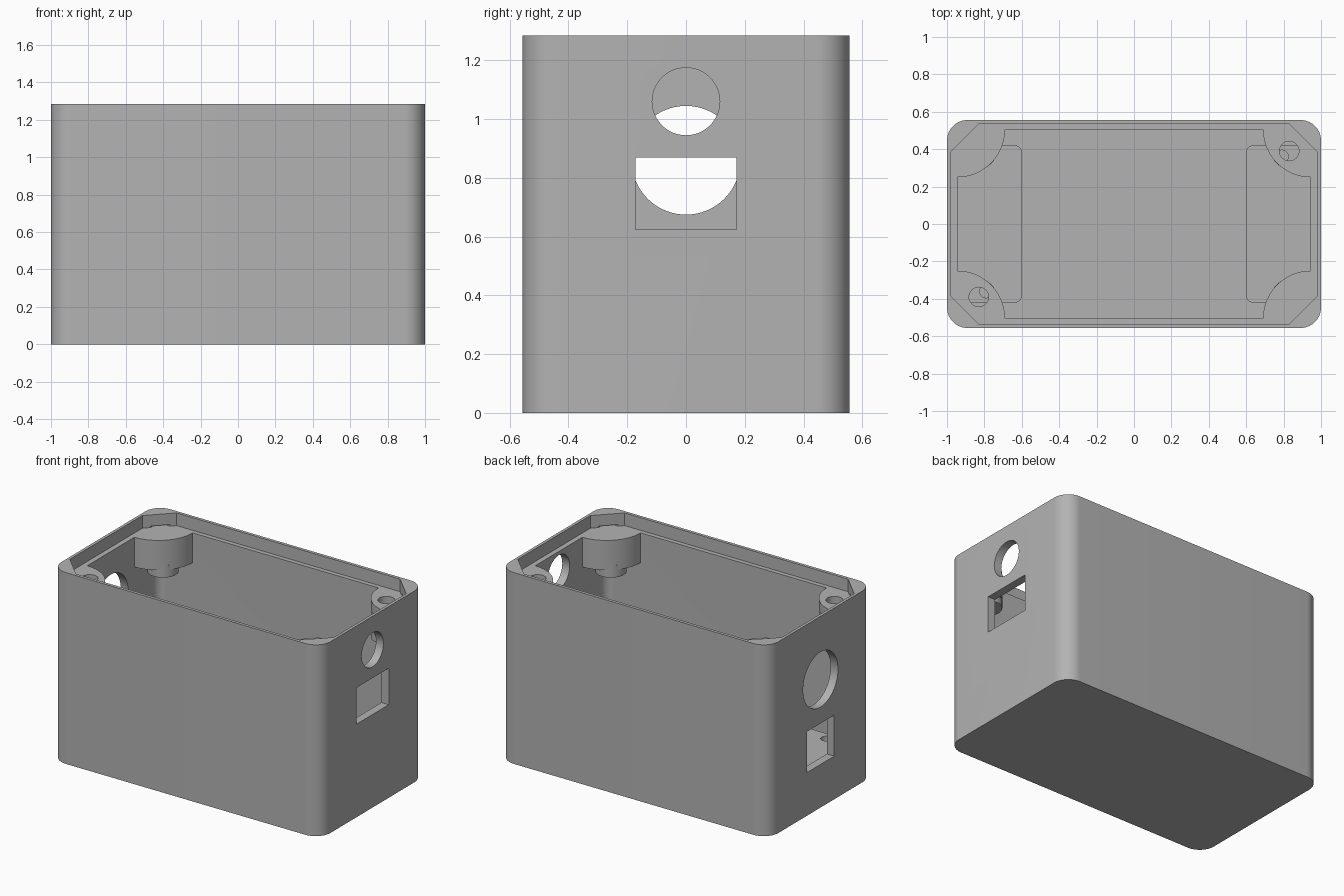
import bpy, bmesh, math
from mathutils import Matrix, Vector

if "Cube" in bpy.data.objects:
    bpy.data.objects.remove(bpy.data.objects["Cube"])

grey = bpy.data.materials.new("light grey")
grey.diffuse_color = (0.45, 0.45, 0.45, 1)
grey.use_nodes = True
grey.node_tree.nodes["Principled BSDF"].inputs["Base Color"].default_value = grey.diffuse_color


def prism(name, outline, z0, z1, matrix=None):
    """Extrude a 2D outline from z0 to z1, then place it with a matrix."""
    bm = bmesh.new()
    face = bm.faces.new([bm.verts.new((x, y, z0)) for x, y in outline])
    ext = bmesh.ops.extrude_face_region(bm, geom=[face])
    verts = [g for g in ext["geom"] if isinstance(g, bmesh.types.BMVert)]
    bmesh.ops.translate(bm, verts=verts, vec=(0, 0, z1 - z0))
    if matrix:
        bm.transform(matrix)
    bmesh.ops.recalc_face_normals(bm, faces=bm.faces)
    mesh = bpy.data.meshes.new(name)
    bm.to_mesh(mesh)
    bm.free()
    mesh.materials.append(grey)
    obj = bpy.data.objects.new(name, mesh)
    bpy.context.collection.objects.link(obj)
    return obj


def arc(cx, cy, r, a0, a1, n):
    return [(cx + r * math.cos(math.radians(a0 + (a1 - a0) * i / n)),
             cy + r * math.sin(math.radians(a0 + (a1 - a0) * i / n))) for i in range(n + 1)]


def circle(cx, cy, r, n=48):
    return arc(cx, cy, r, 0, 360, n)[:-1]


def rect(x0, x1, y0, y1):
    return [(x0, y0), (x1, y0), (x1, y1), (x0, y1)]


def round_rect(hx, hy, r, n=16):
    pts = []
    for k, (sx, sy) in enumerate([(1, 1), (-1, 1), (-1, -1), (1, -1)]):
        pts += arc(sx * (hx - r), sy * (hy - r), r, 90 * k, 90 * k + 90, n)
    return pts


def boolean(target, tool, operation="DIFFERENCE"):
    mod = target.modifiers.new("bool", "BOOLEAN")
    mod.operation, mod.solver, mod.object = operation, "EXACT", tool
    bpy.context.view_layer.objects.active = target
    bpy.ops.object.modifier_apply(modifier=mod.name)
    bpy.data.objects.remove(tool)


def smooth(obj):
    bpy.ops.object.select_all(action="DESELECT")
    obj.select_set(True)
    bpy.context.view_layer.objects.active = obj
    bpy.ops.object.shade_smooth_by_angle(angle=math.radians(25))


HX, HY, H = 1.0, 0.556, 1.285       # outer half sizes and height
CX, CY, FLOOR, LEDGE = 0.945, 0.505, 0.055, 1.2

# Enclosure: rounded box, cavity and chamfered lid recess
box = prism("enclosure", round_rect(HX, HY, 0.11), 0, H)
boolean(box, prism("cavity", round_rect(CX, CY, 0.055), FLOOR, LEDGE + 0.01))
lip = [(0.98, 0.385), (0.83, 0.535), (-0.83, 0.535), (-0.98, 0.385),
       (-0.98, -0.385), (-0.83, -0.535), (0.83, -0.535), (0.98, -0.385)]
boolean(box, prism("lid_recess", lip, LEDGE, H + 0.1))

# Connector openings in the end walls: outline (y, z) pushed along x
along_x = Matrix(((0, 0, 1, 0), (1, 0, 0, 0), (0, 1, 0, 0), (0, 0, 0, 1)))
for side, outline in [(1, circle(0, 1.06, 0.115)),
                      (1, rect(-0.172, 0.172, 0.625, 0.87)),
                      (-1, circle(0, 0.86, 0.185, 64)),
                      (-1, rect(-0.145, 0.145, 0.29, 0.565))]:
    boolean(box, prism("opening", outline, side * 0.9, side * 1.1, along_x))
smooth(box)

# Corner screw posts with a nut slot and a boss underneath
SX, SY = 0.83, 0.39
for sx, sy, place in [(1, 1, "back_right"), (-1, 1, "back_left"),
                      (-1, -1, "front_left"), (1, -1, "front_right")]:
    flip = Matrix.Diagonal((sx, sy, 1, 1))
    sector = [(CX + 0.005, CY + 0.005)] + arc(CX, CY, 0.255, 180, 270, 24)
    post = prism("screw_post_" + place, sector, 1.0, LEDGE, flip)
    boolean(post, prism("boss", circle(SX, SY, 0.095), 0.95, 1.03, flip), "UNION")
    boolean(post, prism("screw_hole", circle(SX, SY, 0.052, 32), 0.9, 1.3, flip))
    slot = flip @ Matrix.Translation((SX, SY, 0)) @ Matrix.Rotation(math.radians(45), 4, "Z")
    boolean(post, prism("nut_slot", rect(-0.3, 0.085, -0.085, 0.085), 1.06, 1.135, slot))
    smooth(post)

# Raised board shelves on the floor at both ends, each with two pilot holes
for side, place in [(1, "right"), (-1, "left")]:
    flip = Matrix.Diagonal((side, 1, 1, 1))
    outline = ([(CX + 0.005, -0.42), (CX + 0.005, 0.42)]
               + arc(0.635, 0.385, 0.035, 90, 180, 8) + arc(0.635, -0.385, 0.035, 180, 270, 8))
    shelf = prism("board_shelf_" + place, outline, FLOOR - 0.005, 0.27, flip)
    for y in (-0.36, 0.36):
        boolean(shelf, prism("pilot_hole", circle(0.79, y, 0.035, 24), 0.12, 0.4, flip))
    smooth(shelf)
